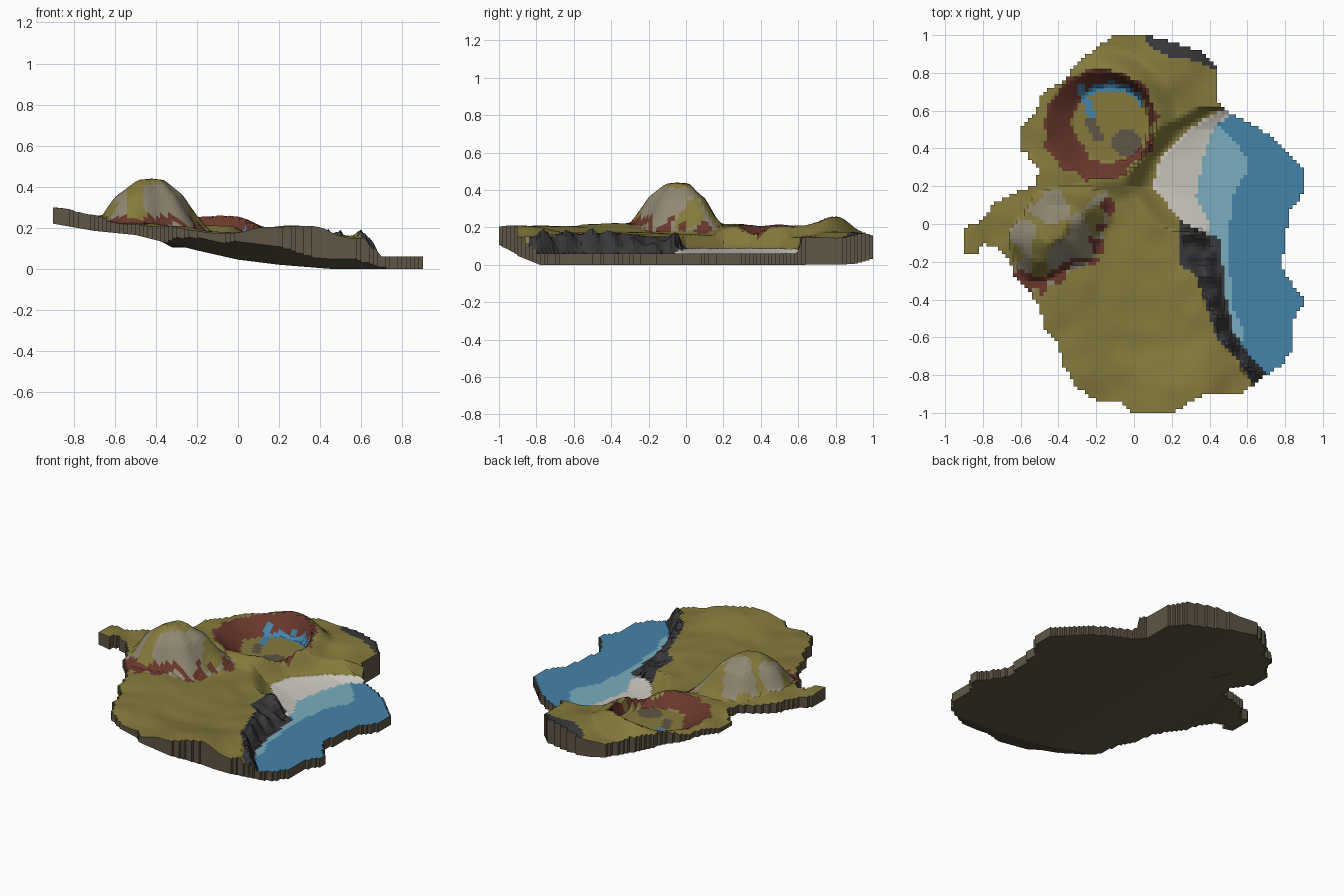
import bpy
import math
from mathutils import Vector, noise

if "Cube" in bpy.data.objects:
    bpy.data.objects.remove(bpy.data.objects["Cube"])

CELL = 0.02
SEA = 0.06

# Colours
PALETTE = {
    "grass": (0.235, 0.195, 0.046),
    "red_rock": (0.145, 0.04, 0.026),
    "deep_water": (0.06, 0.23, 0.40),
    "shallow_water": (0.195, 0.42, 0.51),
    "sand": (0.61, 0.58, 0.53),
    "basalt": (0.04, 0.04, 0.045),
    "grey_rock": (0.28, 0.245, 0.17),
    "earth": (0.115, 0.092, 0.06),
}
NAMES = list(PALETTE)
MATERIALS = []
for label, rgb in PALETTE.items():
    mat = bpy.data.materials.new(label)
    mat.use_nodes = True
    mat.diffuse_color = (*rgb, 1)
    shader = mat.node_tree.nodes["Principled BSDF"]
    shader.inputs["Base Color"].default_value = (*rgb, 1)
    shader.inputs["Roughness"].default_value = 0.9
    MATERIALS.append(mat)

# Island outline, clockwise from the north
OUTLINE = [
    (.06, 1), (.22, .96), (.38, .9), (.435, .83), (.435, .66), (.48, .6), (.62, .53),
    (.73, .46), (.8, .38), (.895, .3), (.895, .16), (.82, .06), (.8, -.1), (.78, -.22),
    (.84, -.32), (.91, -.4), (.85, -.5), (.84, -.66), (.78, -.75), (.7, -.8),
    (.58, -.89), (.38, -.9), (.2, -1), (0, -1), (-.07, -.94), (-.2, -.93),
    (-.3, -.87), (-.37, -.75), (-.4, -.64), (-.47, -.56), (-.5, -.44), (-.55, -.36),
    (-.62, -.3), (-.66, -.2), (-.72, -.13), (-.8, -.1), (-.82, -.16), (-.9, -.16),
    (-.9, -.02), (-.8, .02), (-.74, .11), (-.62, .17), (-.53, .2), (-.5, .3),
    (-.6, .4), (-.6, .5), (-.52, .6), (-.48, .7), (-.37, .76), (-.3, .86), (-.1, 1),
]

# Rolling ground: sample heights
GROUND = [
    (-.9, -.1, .3), (-.7, 0, .26), (-.5, -.4, .22), (-.55, .25, .22), (-.35, -.75, .21),
    (-.05, -.95, .17), (.15, -.98, .205), (.3, -.9, .215), (.58, -.87, .15), (.3, -.55, .165),
    (0, -.6, .165), (0, -.2, .17), (.2, -.1, .15), (.05, .1, .16), (.25, .6, .15),
    (.43, .75, .145), (.2, .8, .18), (0, .98, .15), (-.3, .85, .19), (-.58, .45, .2),
]

# Shorelines: x position against y
COAST = [(-.8, .72), (-.78, .7), (-.68, .6), (-.58, .53), (-.35, .48), (-.08, .46),
         (-.05, .38), (0, .27), (.1, .18), (.2, .1), (.35, .14), (.5, .28), (.6, .45),
         (.62, .6), (.64, 2)]
CLIFF_TOP = [(-.85, .63), (-.7, .53), (-.6, .44), (-.4, .37), (-.28, .33), (-.22, .25), (.02, .23)]
BEACH_EDGE = [(-.06, .4), (0, .4), (.15, .33), (.35, .37), (.5, .42), (.6, .52)]
SHALLOWS = [(-.7, .5), (-.62, .58), (-.58, .59), (-.45, .52), (-.1, .5), (.15, .52),
            (.28, .6), (.35, .6), (.5, .48), (.56, .4)]
UNDERSIDE = [(-.9, .22), (-.7, .185), (-.5, .165), (-.2, .09), (0, .045), (.2, .02), (.45, 0)]
PEAK = [(0, .44), (.2, .435), (.5, .355), (.7, .26), (.9, .19), (2, 0)]
CRATER_FLOOR, CRATER_RIM = .205, .285


def interp(pairs, t):
    if t <= pairs[0][0]:
        return pairs[0][1]
    for (a, va), (b, vb) in zip(pairs, pairs[1:]):
        if t <= b:
            return va + (vb - va) * (t - a) / (b - a)
    return pairs[-1][1]


def smooth(t):
    t = min(max(t, 0), 1)
    return t * t * (3 - 2 * t)


def rough(x, y, scale, seed=0):
    return noise.noise(Vector((x * scale, y * scale, seed)))


def inside(x, y):
    hit = False
    for (ax, ay), (bx, by) in zip(OUTLINE, OUTLINE[1:] + OUTLINE[:1]):
        if (ay > y) != (by > y) and x < ax + (bx - ax) * (y - ay) / (by - ay):
            hit = not hit
    return hit


def peak_radius(x, y):
    dx, dy = x + .425, y + .04
    along, across = dx * .77 + dy * .64, dy * .77 - dx * .64
    ridge = .06 * math.cos(5 * math.atan2(dy, dx))
    return math.hypot(along / (.35 if along > 0 else .38), across / .25) * (1 + ridge)


def crater_radius(x, y):
    return math.hypot(x + .18, y - .525)


def floor_radius(x, y):
    return math.hypot(x + .12, y - .53)


def land_height(x, y):
    total = weight = 0
    for px, py, pz in GROUND:
        w = 1 / ((x - px) ** 2 + (y - py) ** 2 + .004) ** 1.5
        total, weight = total + w * pz, weight + w
    z = total / weight + .006 * rough(x, y, 8)
    # Crater bowl, with the rim highest at the back
    r = crater_radius(x, y)
    back = smooth((y - .62) / .16) * smooth((x + .38) / .22)
    rim = .21 + .05 * back + .008 * rough(x, y, 9)
    if r < CRATER_RIM:
        climb = max(floor_radius(x, y) - CRATER_FLOOR, 0)
        z = .125 + (rim - .125) * climb / (climb + CRATER_RIM - r)
    elif r < .42:
        z += (rim - z) * smooth((.42 - r) / (.42 - CRATER_RIM))
    # Mountain
    return max(z, interp(PEAK, peak_radius(x, y)) + .012 * rough(x, y, 12))


def top_height(x, y):
    coast = interp(COAST, y)
    if x >= coast:
        edge = interp(BEACH_EDGE, y)
        if -.06 < y < .62 and x < edge:
            return SEA + .03 * (edge - x) / (edge - coast + .001)
        return SEA
    z = land_height(x, y)
    if y < -.02:
        # Craggy drop to the water
        brink = interp(CLIFF_TOP, y)
        t = min((x - brink) / max(coast - .02 - brink, .02), 1)
        if t > 0:
            z += (SEA - z) * t ** 1.5 + .1 * rough(x, y, 11) * t * (1 - t) * 4
        return max(z, SEA)
    shore = .085
    return shore + (z - shore) * smooth((coast - x) / .16) if y < .66 else z


def bottom_height(x, y):
    return interp(UNDERSIDE, x) + .4 * max(0, -.78 - y)


def crater_colour(x, y, jag):
    f = floor_radius(x, y)
    boulder = math.hypot(x + .04, y - .43) < .075
    slab = abs(x + .21 + (y - .5) * .5) < .03 and abs(y - .5) < .06
    if boulder or slab:
        return "earth"
    pond = .18 < f < .222 and y > .6 and -.25 < x < .05
    stream = abs(x + .28 - (.72 - y) * .4) < .025 and .56 < y < .74
    if pond or stream:
        return "deep_water"
    return "grass" if f < CRATER_FLOOR + .03 * jag else "red_rock"


def mountain_colour(x, y, jag):
    p = peak_radius(x, y)
    south_east = (x + .42) * .64 - (y + .04) * .77
    if south_east > 0:
        if p > .72 and jag > -.02 and south_east > .04:
            return "red_rock"
        meadow_patch = math.hypot(x + .5, y + .2) < .05
        if .28 < p < .95 and not meadow_patch and rough(x, y, 7, 5) > -.3:
            return "grey_rock"
    north_patch = math.hypot(x + .44, (y - .09) * 1.2) + .06 * jag < .11
    west_patch = math.hypot(x + .58, y + .05) + .06 * jag < .075
    return "grey_rock" if north_patch or west_patch else "grass"


def classify(x, y):
    """Return the part and the colour of the ground at a point."""
    coast = interp(COAST, y)
    if x >= coast:
        if -.06 < y < .61 and x < interp(BEACH_EDGE, y):
            return "beach", "sand"
        if y < .56 and x < interp(SHALLOWS, y):
            return "sea", "shallow_water"
        return "sea", "deep_water"
    if y < .02 and x > interp(CLIFF_TOP, y):
        return "sea_cliff", "basalt"
    if x > .06 and y > .97 - .34 * x + .03 * rough(x, y, 14):
        return "north_cliff", "basalt"
    jag = rough(x, y, 11, 3)
    if crater_radius(x, y) < .29 + .05 * jag:
        return "crater", crater_colour(x, y, jag)
    if peak_radius(x, y) < 1.05:
        return "mountain", mountain_colour(x, y, jag)
    return "meadow", "grass"


def make_object(name, quads):
    """Build a mesh from coloured quads, sharing corners."""
    index, faces = {}, []
    for corners, _ in quads:
        faces.append([index.setdefault(c, len(index)) for c in corners])
    mesh = bpy.data.meshes.new(name)
    mesh.from_pydata(list(index), [], faces)
    used = sorted({colour for _, colour in quads})
    for colour in used:
        mesh.materials.append(MATERIALS[NAMES.index(colour)])
    for face, (_, colour) in zip(mesh.polygons, quads):
        face.material_index = used.index(colour)
    mesh.update()
    bpy.context.collection.objects.link(bpy.data.objects.new(name, mesh))


# Square cells covering the island
SPAN = range(-50, 50)
cells = {(i, j) for i in SPAN for j in SPAN if inside((i + .5) * CELL, (j + .5) * CELL)}


def top(i, j):
    x, y = i * CELL, j * CELL
    return (x, y, top_height(x, y))


def bottom(i, j):
    x, y, z = top(i, j)
    return (x, y, min(bottom_height(x, y), z - .02))


RING = [(0, 0), (1, 0), (1, 1), (0, 1)]
SIDES = [(0, -1), (1, 0), (0, 1), (-1, 0)]
parts = {"earth_base": []}
for i, j in sorted(cells):
    part, colour = classify((i + .5) * CELL, (j + .5) * CELL)
    ring = [(i + a, j + b) for a, b in RING]
    parts.setdefault(part, []).append(([top(*c) for c in ring], colour))
    # Underside and outer walls
    base = parts["earth_base"]
    base.append(([bottom(*c) for c in reversed(ring)], "earth"))
    for k, (a, b) in enumerate(SIDES):
        if (i + a, j + b) not in cells:
            p, q = ring[k], ring[(k + 1) % 4]
            base.append(([bottom(*p), bottom(*q), top(*q), top(*p)], "earth"))

for part, quads in parts.items():
    make_object(part, quads)
